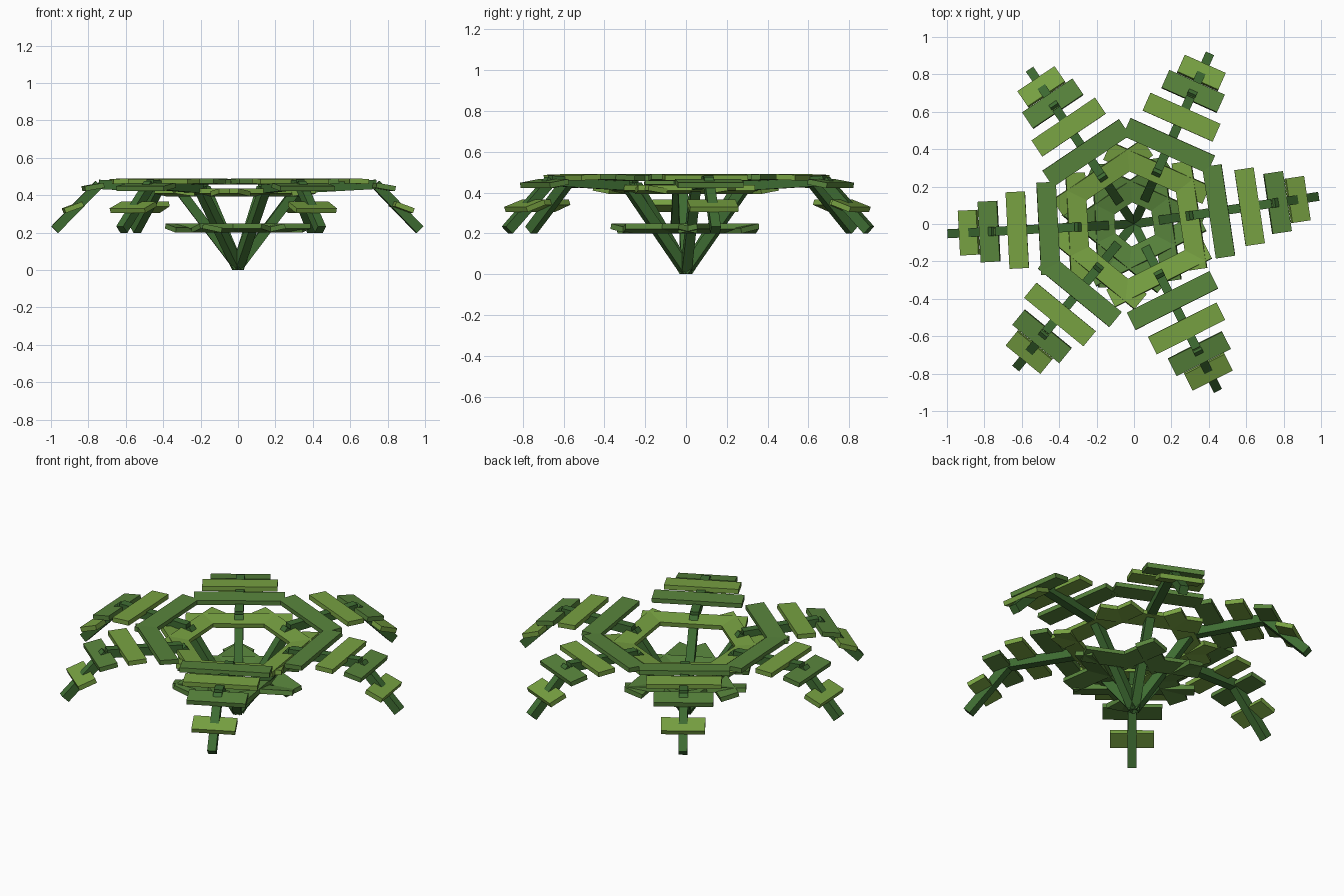
import bpy, math
from mathutils import Matrix, Vector

if "Cube" in bpy.data.objects:
    bpy.data.objects.remove(bpy.data.objects["Cube"])


def material(name, rgb):
    m = bpy.data.materials.new(name)
    lin = [(c / 255 / 12.92 if c < 11 else ((c / 255 + 0.055) / 1.055) ** 2.4) for c in rgb]
    m.diffuse_color = (*lin, 1)
    m.use_nodes = True
    m.node_tree.nodes["Principled BSDF"].inputs["Base Color"].default_value = m.diffuse_color
    return m


STEM = material("stem green", (62, 108, 50))
DARK = material("leaf green", (88, 132, 60))
LIGHT = material("light leaf green", (120, 162, 66))


def box(name, centre, size, pitch, heading, mat):
    """Box with its long axis tilted by pitch in the frond plane, then turned to the heading."""
    bpy.ops.mesh.primitive_cube_add(size=1)
    o = bpy.context.object
    o.name = name
    o.matrix_world = (Matrix.Rotation(heading, 4, 'Z') @ Matrix.Translation(centre)
                      @ Matrix.Rotation(-pitch, 4, 'Y') @ Matrix.Diagonal((*size, 1)))
    o.data.materials.append(mat)
    return o


# frond profile: (radius, height)
PATH = [(0, 0.015), (0.32, 0.435), (0.745, 0.458), (0.981, 0.216)]
# leaflets: radius, height, length, tilt in degrees
LEAVES = [(0.155, 0.224, 0.66, 12), (0.30, 0.415, 0.58, 9), (0.458, 0.474, 0.495, 3),
          (0.625, 0.475, 0.41, -2), (0.776, 0.444, 0.325, -10), (0.884, 0.335, 0.24, -20)]

for n, deg in enumerate((8.5, 66, 124, 183, 230.7, 296.7), 1):
    a = math.radians(deg)
    # stem in three straight pieces
    for k, (p, q) in enumerate(zip(PATH, PATH[1:]), 1):
        dr, dz = q[0] - p[0], q[1] - p[1]
        box(f"frond_{n}_stem_{k}", Vector(((p[0] + q[0]) / 2, 0, (p[1] + q[1]) / 2)),
            (math.hypot(dr, dz), 0.048, 0.05), math.atan2(dz, dr), a, STEM)
    # cross leaflets, alternating greens
    for k, (r, z, length, tilt) in enumerate(LEAVES):
        box(f"frond_{n}_leaflet_{k + 1}", Vector((r, 0, z)), (0.104, length, 0.027),
            math.radians(tilt), a, LIGHT if k % 2 else DARK)
